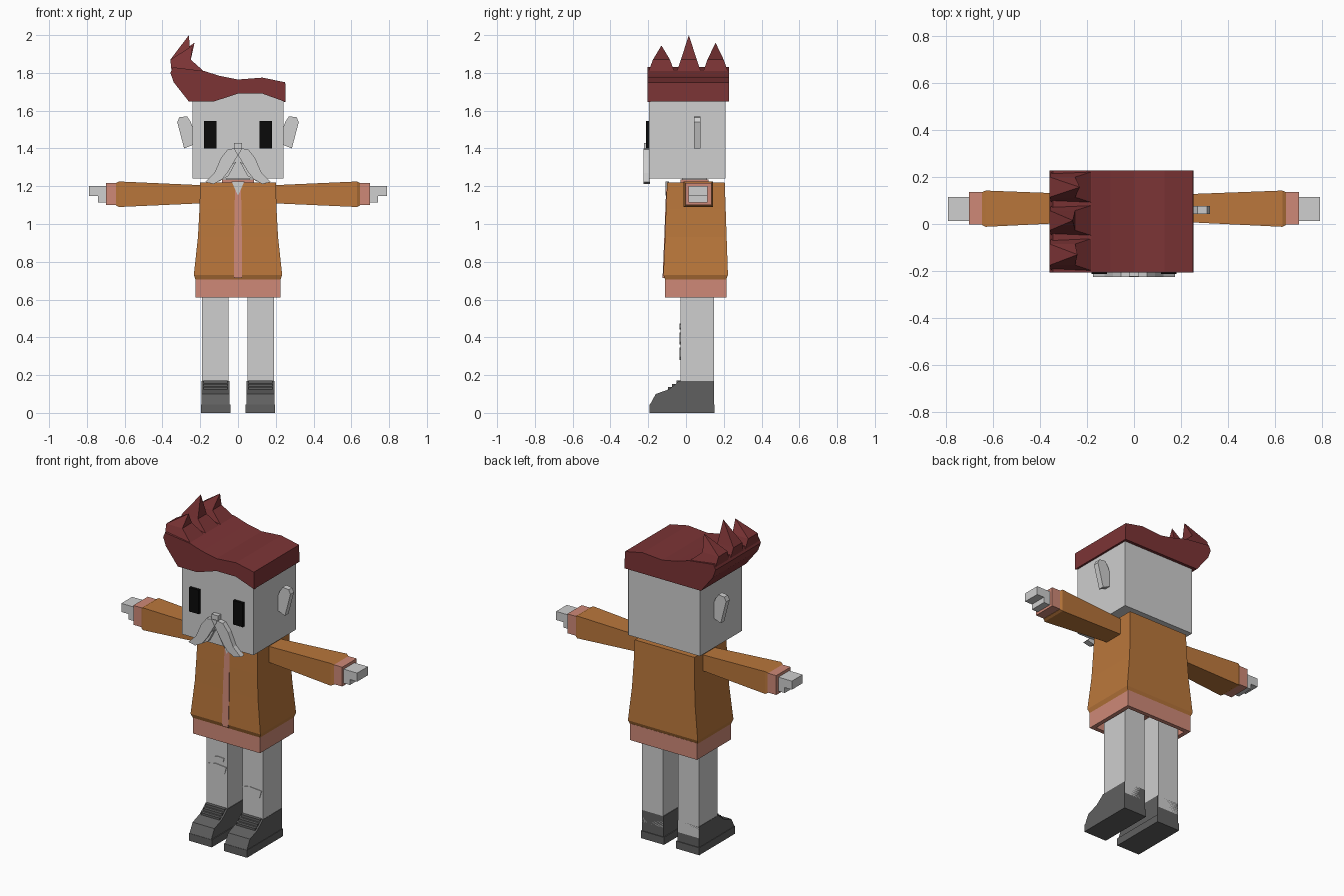
import bpy, bmesh

if "Cube" in bpy.data.objects:
    bpy.data.objects.remove(bpy.data.objects["Cube"])


def material(name, r, g, b):
    m = bpy.data.materials.new(name)
    m.use_nodes = True
    m.diffuse_color = (r, g, b, 1)
    m.node_tree.nodes["Principled BSDF"].inputs["Base Color"].default_value = (r, g, b, 1)
    return m


GREY = material("pale grey", 0.62, 0.62, 0.62)
SHOE = material("dark grey", 0.115, 0.115, 0.115)
BLACK = material("black", 0.003, 0.003, 0.003)
ORANGE = material("orange cloth", 0.49, 0.184, 0.044)
PINK = material("pink trim", 0.62, 0.25, 0.185)
HAIR = material("red hair", 0.2, 0.034, 0.036)


def loft(name, rings, mat, tip=None):
    """Skin a list of equal rings, capping both ends; a tip closes the last ring to a point."""
    bm = bmesh.new()
    rows = [[bm.verts.new(p) for p in ring] for ring in rings]
    n = len(rows[0])
    for a, b in zip(rows, rows[1:]):
        for i in range(n):
            bm.faces.new((a[i], a[(i + 1) % n], b[(i + 1) % n], b[i]))
    bm.faces.new(rows[0])
    if tip:
        t = bm.verts.new(tip)
        for i in range(n):
            bm.faces.new((rows[-1][i], rows[-1][(i + 1) % n], t))
    else:
        bm.faces.new(rows[-1])
    bmesh.ops.recalc_face_normals(bm, faces=bm.faces)
    mesh = bpy.data.meshes.new(name)
    bm.to_mesh(mesh)
    bm.free()
    mesh.materials.append(mat)
    ob = bpy.data.objects.new(name, mesh)
    bpy.context.collection.objects.link(ob)
    return ob


def rect(x0, x1, y0, y1, z):
    return [(x0, y0, z), (x1, y0, z), (x1, y1, z), (x0, y1, z)]


def box(name, x0, x1, y0, y1, z0, z1, mat):
    return loft(name, [rect(x0, x1, y0, y1, z0), rect(x0, x1, y0, y1, z1)], mat)


def plate(name, outline, y0, y1, mat):
    """Front-view outline in x and z, extruded in depth."""
    return loft(name, [[(x, y, z) for x, z in outline] for y in (y0, y1)], mat)


# Head and neck
box("head", -0.24, 0.24, -0.195, 0.21, 1.24, 1.7, GREY)
box("neck", -0.06, 0.06, -0.02, 0.11, 1.18, 1.25, GREY)
box("nose", -0.022, 0.022, -0.222, -0.19, 1.4, 1.43, GREY)

# Jacket: flared body, tucked lower edge and hollow hem
loft("jacket", [rect(-0.225, 0.225, -0.11, 0.212, 0.705),
                rect(-0.234, 0.234, -0.12, 0.222, 0.73),
                rect(-0.212, 0.212, -0.111, 0.215, 0.93),
                rect(-0.204, 0.204, -0.106, 0.21, 1.08),
                rect(-0.2, 0.2, -0.1, 0.205, 1.22)], ORANGE)
loft("hem", [rect(-0.225, 0.225, -0.11, 0.215, 0.71), rect(-0.225, 0.225, -0.11, 0.215, 0.61),
             rect(-0.2, 0.2, -0.085, 0.19, 0.61), rect(-0.2, 0.2, -0.085, 0.19, 0.7)], PINK)
loft("zip_strip", [rect(-0.021, 0.021, -0.124, -0.1, 0.715),
                   rect(-0.021, 0.021, -0.115, -0.1, 0.93),
                   rect(-0.016, 0.016, -0.105, -0.09, 1.19)], PINK)
box("collar", -0.085, 0.085, -0.03, 0.12, 1.2, 1.236, PINK)
plate("shirt_opening", [(0, 1.15), (0.034, 1.225), (-0.034, 1.225)], -0.108, -0.09, GREY)

# Hair: swept profile with an arched fringe in front and a level hem behind
top = [(0.25, 1.75), (0.13, 1.775), (0, 1.765), (-0.1, 1.785), (-0.18, 1.81), (-0.345, 1.83)]
side = [(-0.358, 1.8), (-0.34, 1.75)]
fringe = [(-0.26, 1.648), (-0.13, 1.648), (0, 1.69), (0.13, 1.69), (0.252, 1.646)]
level = [(x, 1.648) for x, z in fringe]
loft("hair", [[(x, -0.205, z) for x, z in top + side + fringe],
              [(x, -0.19, z) for x, z in top + side + fringe],
              [(x, -0.185, z) for x, z in top + side + level],
              [(x, 0.228, z) for x, z in top + side + level]], HAIR)
for label, y0, y1, tip_x, tip_z in (("front", -0.205, -0.055, -0.24, 1.945),
                                    ("middle", -0.055, 0.085, -0.26, 2.0),
                                    ("back", 0.085, 0.228, -0.23, 1.96)):
    mid, w = (y0 + y1) / 2, (y1 - y0) / 2
    base = [(-0.35, y0, 1.79), (-0.16, y0, 1.79), (-0.16, y1, 1.79), (-0.35, y1, 1.79)]
    knee = [(-0.358, mid - w * .6, 1.87), (-0.25, mid - w * .6, 1.87),
            (-0.25, mid + w * .6, 1.87), (-0.358, mid + w * .6, 1.87)]
    loft(label + "_hair_spike", [base, knee], HAIR, (tip_x, mid, tip_z))

ear = [(0.235, 1.42), (0.285, 1.4), (0.322, 1.54), (0.31, 1.565),
       (0.27, 1.57), (0.25, 1.54), (0.235, 1.5)]
whisker = [(0, 1.365), (0.02, 1.4), (0.055, 1.395), (0.09, 1.35), (0.125, 1.27), (0.175, 1.222),
           (0.13, 1.212), (0.085, 1.235), (0.05, 1.28)]
curl = [(0.01, 1.33), (0.06, 1.3), (0.11, 1.25), (0.15, 1.215), (0.1, 1.225), (0.05, 1.255)]
shoe_side = [(-0.19, 0.03), (-0.19, 0.045), (-0.16, 0.1), (-0.09, 0.125), (-0.035, 0.17),
             (0.148, 0.17), (0.148, 0.03)]

for word, s in (("left", 1), ("right", -1)):
    def span(a, b):
        return (s * a, s * b)

    def across(x, y0, y1, z0, z1):
        return [(s * x, y0, z0), (s * x, y1, z0), (s * x, y1, z1), (s * x, y0, z1)]

    def flip(points):
        return [(s * x, z) for x, z in points]

    # Face
    box(word + "_eye", *span(0.115, 0.18), -0.212, -0.19, 1.4, 1.545, BLACK)
    plate(word + "_ear", flip(ear), 0.042, 0.076, GREY)
    plate(word + "_moustache", flip(whisker), -0.225, -0.19, GREY)
    plate(word + "_moustache_curl", flip(curl), -0.215, -0.19, GREY)
    # Arm and hand
    loft(word + "_sleeve", [across(0.18, 0.01, 0.125, 1.11, 1.205),
                            across(0.63, -0.012, 0.142, 1.09, 1.225),
                            across(0.645, -0.004, 0.135, 1.098, 1.217)], ORANGE)
    box(word + "_cuff", *span(0.64, 0.7), -0.002, 0.136, 1.1, 1.217, PINK)
    box(word + "_hand", *span(0.69, 0.79), 0.012, 0.115, 1.148, 1.2, GREY)
    box(word + "_knuckles", *span(0.69, 0.742), 0.012, 0.115, 1.115, 1.15, GREY)
    # Leg and shoe
    box(word + "_leg", *span(0.05, 0.19), -0.03, 0.148, 0.1, 0.705, GREY)
    box(word + "_sole", *span(0.041, 0.195), -0.192, 0.152, 0, 0.045, SHOE)
    loft(word + "_shoe", [[(x, y, z) for y, z in shoe_side] for x in span(0.046, 0.192)], SHOE)
    for i in range(3):
        y, z = -0.095 + i * 0.022, 0.118 + i * 0.018
        box(f"{word}_lace_{i + 1}", *span(0.056, 0.182), y, y + 0.025, z, z + 0.018, SHOE)

# Torn knee patches
for label, cx, cz, w, h in (("right_knee", -0.115, 0.395, 0.06, 0.034),
                            ("right_thigh", -0.1, 0.458, 0.03, 0.016),
                            ("left_knee", 0.115, 0.315, 0.066, 0.034)):
    tear = [(-1, 0.6), (-0.2, 0.9), (1, 0.7), (0.8, -0.6), (0, -1), (-0.7, -0.6)]
    plate(label + "_patch", [(cx + x * w, cz + z * h) for x, z in tear], -0.034, -0.028, GREY)
